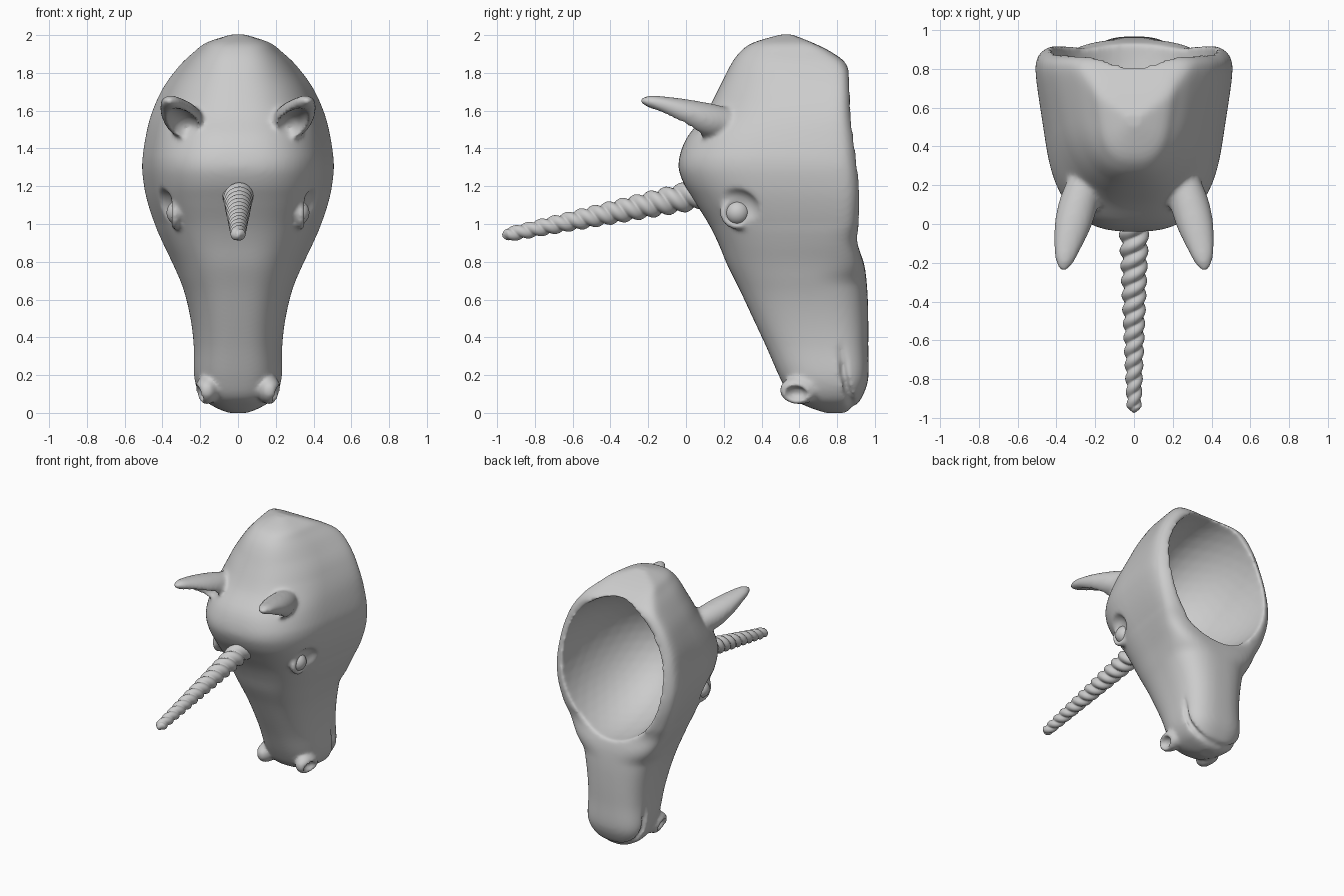
import bpy, bmesh, math
from mathutils import Vector, Matrix

if "Cube" in bpy.data.objects:
    bpy.data.objects.remove(bpy.data.objects["Cube"])


def smooth_rows(rows, steps):
    """Catmull-Rom interpolation through rows of numbers"""
    out = []
    for i in range(len(rows) - 1):
        a, b, c, d = (rows[max(0, min(len(rows) - 1, i + k))] for k in (-1, 0, 1, 2))
        for s in range(steps):
            t = s / steps
            out.append([0.5 * (2 * q + (r - p) * t + (2 * p - 5 * q + 4 * r - u) * t * t
                               + (3 * q - p - 3 * r + u) * t ** 3)
                        for p, q, r, u in zip(a, b, c, d)])
    return out + [list(rows[-1])]


def finish(name, bm):
    bmesh.ops.recalc_face_normals(bm, faces=bm.faces)
    me = bpy.data.meshes.new(name)
    bm.to_mesh(me)
    bm.free()
    for p in me.polygons:
        p.use_smooth = True
    ob = bpy.data.objects.new(name, me)
    bpy.context.collection.objects.link(ob)
    return ob


def loft(name, rings):
    bm = bmesh.new()
    vs = [[bm.verts.new(p) for p in ring] for ring in rings]
    n = len(vs[0])
    for a, b in zip(vs, vs[1:]):
        for i in range(n):
            bm.faces.new((a[i], a[(i + 1) % n], b[(i + 1) % n], b[i]))
    bm.faces.new(vs[0])
    bm.faces.new(vs[-1])
    return finish(name, bm)


def tube(name, rows, side=1, ref=(0, 0, 1), sides=20, steps=4, shift=(0, 0, 0)):
    """rows: x, y, z, half-width, half-height; side=-1 mirrors it"""
    rows = smooth_rows(rows, steps)
    pts = [Vector(r[:3]) for r in rows]
    rings = []
    for i, r in enumerate(rows):
        axis = (pts[min(i + 1, len(pts) - 1)] - pts[max(i - 1, 0)]).normalized()
        wide = axis.cross(Vector(ref)).normalized()
        high = wide.cross(axis)
        ring = []
        for k in range(sides):
            a = math.tau * k / sides
            p = pts[i] + Vector(shift) + wide * r[3] * math.cos(a) + high * r[4] * math.sin(a)
            ring.append((p.x * side, p.y, p.z))
        rings.append(ring)
    return loft(name, rings)


def ellipsoid(name, centre, radii, side=1):
    bm = bmesh.new()
    m = Matrix.Translation((centre[0] * side, centre[1], centre[2])) @ Matrix.Diagonal((*radii, 1))
    bmesh.ops.create_icosphere(bm, subdivisions=4, radius=1, matrix=m)
    return finish(name, bm)


def bake(ob):
    dg = bpy.context.evaluated_depsgraph_get()
    me = bpy.data.meshes.new_from_object(ob.evaluated_get(dg))
    ob.modifiers.clear()
    ob.data = me


def size(me):
    zs = [v.co.z for v in me.vertices]
    return max(zs, default=0) - min(zs, default=0)


def boolean(ob, other, op):
    """Cut or join; a failed solve is retried with the other solver, else skipped"""
    old = ob.data
    for solver in ('MANIFOLD', 'EXACT'):
        m = ob.modifiers.new("bool", 'BOOLEAN')
        m.operation, m.object, m.solver = op, other, solver
        bake(ob)
        if size(ob.data) > .8 * size(old) and len(ob.data.vertices) != len(old.vertices):
            break
        ob.data = old
    bpy.data.objects.remove(other)


# Head: horizontal sections given as height, front y, back y, half-width
sections = [
    (0.0, .74, .84, .05), (.03, .65, .89, .12), (.08, .56, .93, .185), (.18, .50, .965, .226),
    (.35, .425, .965, .228), (.5, .355, .965, .245), (.65, .285, .96, .28), (.78, .22, .945, .33),
    (.9, .17, .91, .39), (1.0, .12, .92, .44), (1.12, .045, .93, .48), (1.22, -.015, .93, .50),
    (1.32, -.04, .92, .507), (1.45, .0, .905, .492), (1.58, .10, .885, .462), (1.72, .175, .875, .40),
    (1.84, .235, .855, .31), (1.91, .285, .77, .235), (1.96, .355, .67, .17), (2.003, .50, .56, .04)]
rings = []
for z, f, b, w in smooth_rows(sections, 4):
    ring = []
    k = max(0, min(1, (z - .7) / .3))
    top = max(0, min(1, (z - 1.35) / .3)) * max(0, min(1, (1.98 - z) / .2))
    taper = .74 - .06 * top
    for i in range(72):
        a = math.tau * (i + .5) / 72
        c, s = math.cos(a), math.sin(a)
        n = 2.8 - .3 * top if c > 0 else 2.7 + 5.3 * k
        v = (1 - math.copysign(abs(c) ** (2 / n), c)) / 2
        x = w * (1.13 - .1 * k) * min(1, taper + (1.02 - taper) * v)
        ring.append((x * math.copysign(abs(s) ** (2 / n), s), f + (b - f) * v, z))
    rings.append(ring)
head = loft("head", rings)

# Ears, nostril flares and eyelids joined on; scoops, sockets, nostrils and mouth cut out
ear = [(.24, .28, 1.53, .07, .07), (.28, .13, 1.545, .098, .092), (.315, 0, 1.587, .095, .075),
       (.345, -.12, 1.63, .07, .047), (.36, -.2, 1.65, .044, .03), (.365, -.245, 1.652, .012, .01)]
scoop = [(.275, .14, 1.55, .02, .02), (.288, .09, 1.555, .064, .058), (.315, 0, 1.587, .07, .058),
         (.343, -.11, 1.625, .047, .035), (.358, -.19, 1.648, .012, .01)]
mouth = [(.245, .815, .40, .008, .008), (.228, .825, .30, .018, .018), (.215, .84, .18, .02, .02),
         (.17, .865, .09, .02, .02), (.09, .885, .035, .02, .02), (-.01, .89, .02, .02, .02)]
for side in (1, -1):
    e = tube("ear", ear, side)
    boolean(e, tube("ear_scoop", scoop, side, shift=(-.018, -.025, -.045)), 'DIFFERENCE')
    boolean(head, e, 'UNION')
    boolean(head, ellipsoid("flare", (.165, .60, .12), (.065, .105, .075), side), 'UNION')
    boolean(head, ellipsoid("socket", (.415, .24, 1.07), (.08, .15, .12), side), 'DIFFERENCE')
    lid = [(.333, .272 + .075 * math.cos(a), 1.06 + .072 * math.sin(a), .02, .02)
           for a in [math.radians(d) for d in range(10, 331, 40)]]
    boolean(head, tube("eyelid", lid, side, (1, 0, 0), sides=10), 'UNION')
    boolean(head, ellipsoid("nostril", (.21, .58, .10), (.045, .062, .042), side), 'DIFFERENCE')
    boolean(head, tube("mouth_line", mouth, side, (0, 1, 0), sides=10), 'DIFFERENCE')

# Hollow opening at the back
boolean(head, ellipsoid("hollow", (0, .92, 1.36), (.425, .75, .525)), 'DIFFERENCE')

# Blend everything into one soft skin
rm = head.modifiers.new("remesh", 'REMESH')
rm.mode, rm.voxel_size, rm.use_smooth_shade = 'VOXEL', .013, True
sm = head.modifiers.new("soften", 'SMOOTH')
sm.factor, sm.iterations = .5, 10
bake(head)
for p in head.data.polygons:
    p.use_smooth = True

# Eyes
for side, label in ((1, "right"), (-1, "left")):
    ellipsoid("eye_" + label, (.312, .272, 1.06), (.066, .066, .066), side)

# Twisted horn: two strands wound round a tapering axis
base, tip = Vector((0, .08, 1.16)), Vector((0, -.972, .938))
axis = (tip - base).normalized()
up = Vector((1, 0, 0)).cross(axis)
rings = []
for i in range(221):
    t = i / 220
    r = (.082 - .045 * t) * min(1, math.sqrt(max(0.03, (1 - t) / .03)))
    ring = []
    for k in range(32):
        a = math.tau * k / 32
        rr = r * (.74 + .28 * abs(math.sin(a + 14 * math.pi * t ** 1.1)))
        ring.append(base.lerp(tip, t) + rr * (Vector((1, 0, 0)) * math.cos(a) + up * math.sin(a)))
    rings.append(ring)
loft("horn", rings)
